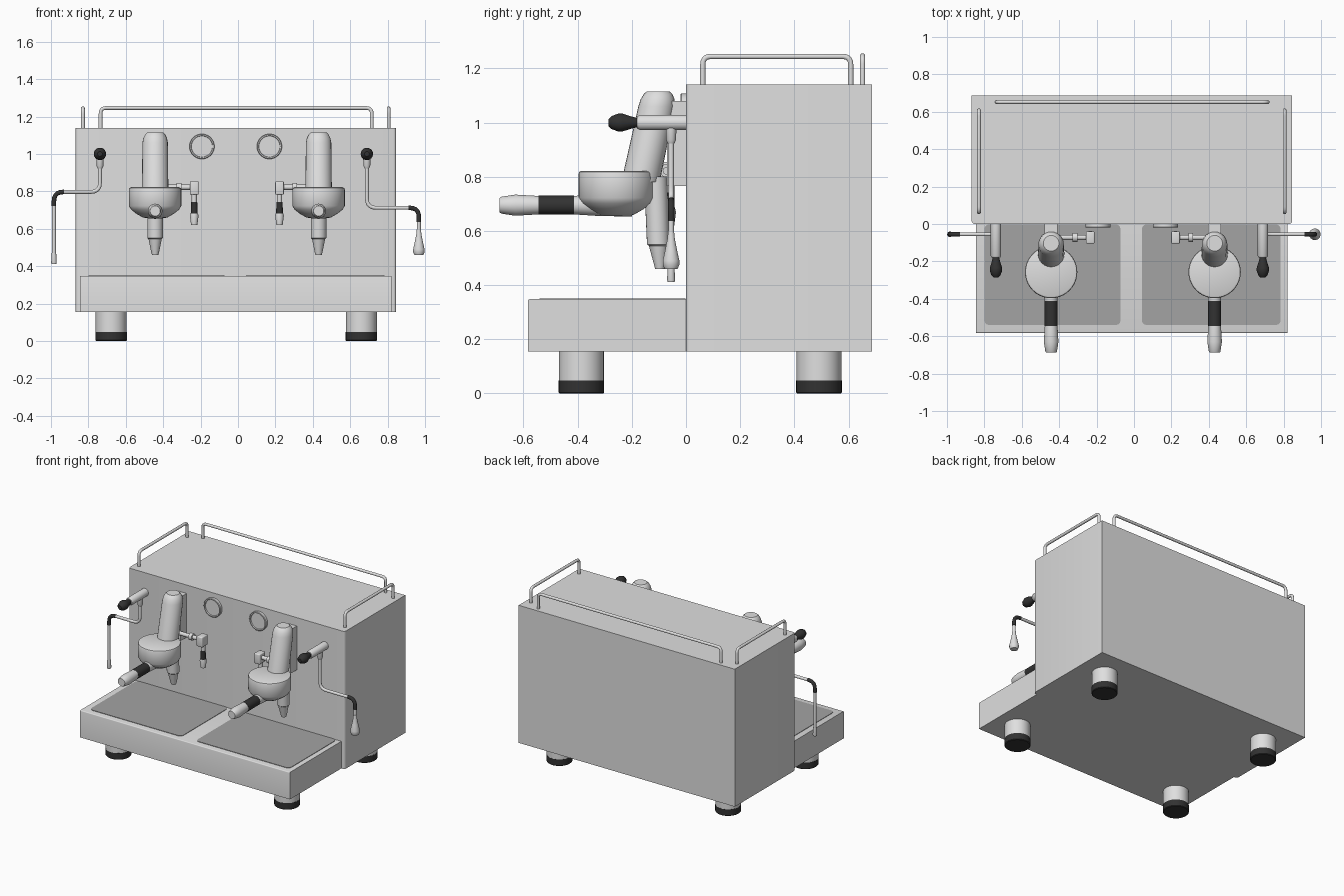
import bpy, bmesh, math
from mathutils import Vector

if "Cube" in bpy.data.objects:
    bpy.data.objects.remove(bpy.data.objects["Cube"])

X, Y, Z = Vector((1, 0, 0)), Vector((0, 1, 0)), Vector((0, 0, 1))


def material(name, v):
    m = bpy.data.materials.new(name)
    m.diffuse_color = (v, v, v, 1)
    m.use_nodes = True
    m.node_tree.nodes["Principled BSDF"].inputs["Base Color"].default_value = m.diffuse_color
    return m


STEEL = material("brushed steel", 0.74)
BLACK = material("black rubber", 0.032)
GRATE = material("dark grate steel", 0.37)


def finish(name, bm, mat, smooth=True):
    bmesh.ops.recalc_face_normals(bm, faces=bm.faces)
    me = bpy.data.meshes.new(name)
    bm.to_mesh(me)
    bm.free()
    me.materials.append(mat)
    ob = bpy.data.objects.new(name, me)
    bpy.context.collection.objects.link(ob)
    if smooth:
        bpy.ops.object.select_all(action='DESELECT')
        ob.select_set(True)
        bpy.context.view_layer.objects.active = ob
        bpy.ops.object.shade_smooth_by_angle(angle=math.radians(35))
    return ob


def box(name, lo, hi, mat, bevel=0, pick=None):
    """Box between two corners; bevels the edges chosen by pick(a, b)."""
    bm = bmesh.new()
    bmesh.ops.create_cube(bm, size=1)
    for v in bm.verts:
        v.co = Vector([(l + h) / 2 + c * (h - l) for l, h, c in zip(lo, hi, v.co)])
    if bevel:
        edges = [e for e in bm.edges if not pick or pick(e.verts[0].co, e.verts[1].co)]
        bmesh.ops.bevel(bm, geom=edges, offset=bevel, segments=3, profile=0.5, affect='EDGES')
    return finish(name, bm, mat, bevel > 0)


def sweep(name, rings, mat, axis=None, n=24):
    """Skin circles (centre, radius); they face the axis, or follow the path."""
    pts = [Vector(p) for p, r in rings]
    bm = bmesh.new()
    loops, prev, u = [], None, None
    for i, (p, r) in enumerate(rings):
        t = axis or (pts[min(i + 1, len(pts) - 1)] - pts[max(i - 1, 0)]).normalized()
        u = t.orthogonal().normalized() if prev is None else prev.rotation_difference(t) @ u
        w, prev = t.cross(u), t
        loops.append([bm.verts.new(pts[i] + r * (math.cos(a) * u + math.sin(a) * w))
                      for a in (2 * math.pi * k / n for k in range(n))])
    for a, b in zip(loops, loops[1:]):
        for k in range(n):
            bm.faces.new((a[k], a[(k + 1) % n], b[(k + 1) % n], b[k]))
    bm.faces.new(loops[0])
    bm.faces.new(loops[-1])
    return finish(name, bm, mat)


def lathe(name, origin, axis, profile, mat, n=32):
    """Profile of (radius, distance along axis)."""
    return sweep(name, [(Vector(origin) + axis * h, r) for r, h in profile], mat, axis, n)


def rounded(path, f):
    """Replace path corners by arcs starting f away from them."""
    p = [Vector(q) for q in path]
    out = [p[0]]
    for a, b, c in zip(p, p[1:], p[2:]):
        s, e = b + (a - b).normalized() * f, b + (c - b).normalized() * f
        out += [s * (1 - t) ** 2 + b * 2 * t * (1 - t) + e * t * t for t in (0, .2, .4, .6, .8, 1)]
    return out + [p[-1]]


def tube(name, path, r, mat, f=0.04):
    return sweep(name, [(p, r) for p in rounded(path, f)], mat, n=12)


# Body and drip tray
box("body", (-0.868, 0, 0.154), (0.846, 0.687, 1.14), STEEL, 0.016,
    lambda a, b: a.y < 0.01 and b.y < 0.01 and abs(a.z - b.z) > 0.5)
box("drip_tray", (-0.844, -0.583, 0.154), (0.82, 0.01, 0.348), STEEL, 0.006,
    lambda a, b: a.z > 0.3 and b.z > 0.3 and a.y < -0.5 and b.y < -0.5)
for side, x0, x1 in (("left", -0.80, -0.072), ("right", 0.042, 0.784)):
    box(side + "_grate", (x0, -0.54, 0.345), (x1, -0.002, 0.351), GRATE, 0.025,
        lambda a, b: abs(a.z - b.z) > 0.004)

# Feet
for x in (-0.678, 0.66):
    for y in (-0.386, 0.491):
        lathe("foot", (x, y, 0), Z, [(0.083, 0.048), (0.083, 0.16)], STEEL)
        lathe("foot_pad", (x, y, 0), Z, [(0.08, 0), (0.084, 0.004), (0.084, 0.048)], BLACK)

# Cup rails on the top
tube("back_rail", [(-0.735, 0.652, 1.13), (-0.735, 0.652, 1.246),
                   (0.715, 0.652, 1.246), (0.715, 0.652, 1.13)], 0.010, STEEL, 0.03)
for x in (-0.829, 0.805):
    tube("side_rail", [(x, 0.062, 1.13), (x, 0.062, 1.244),
                       (x, 0.608, 1.244), (x, 0.608, 1.13)], 0.010, STEEL, 0.03)

# Pressure gauges
for x in (-0.193, 0.168):
    lathe("gauge", (x, 0, 1.04), -Y, [(0.067, -0.005), (0.067, 0.017), (0.064, 0.02), (0.058, 0.02),
                                      (0.056, 0.012), (0.001, 0.012)], STEEL, 40)

# Brew groups; s points to the machine's centre
for x, s in ((-0.443, 1), (0.431, -1)):
    box("group_mount", (x - 0.035, -0.07, 0.765), (x + 0.035, 0.005, 1.08), STEEL)
    sweep("group_neck", [((x, -0.168, 0.78), 0.071), ((x, -0.108, 1.06), 0.068),
                         ((x, -0.105, 1.085), 0.063), ((x, -0.103, 1.105), 0.053),
                         ((x, -0.103, 1.115), 0.042)], STEEL, Z)
    lathe("group_head", (x, -0.257, 0), Z,
          [(0.03, 0.655), (0.065, 0.660), (0.10, 0.680), (0.128, 0.702), (0.14, 0.722),
           (0.14, 0.810), (0.137, 0.818), (0.128, 0.822)], STEEL, 40)
    # Portafilter handle
    lathe("handle_arm", (x, 0, 0.695), -Y, [(0.042, 0.20), (0.040, 0.32), (0.034, 0.415)], STEEL)
    lathe("handle_grip", (x, 0, 0.695), -Y, [(0.035, 0.413), (0.035, 0.545)], BLACK)
    lathe("handle_end", (x, 0, 0.695), -Y,
          [(0.034, 0.545), (0.039, 0.63), (0.031, 0.682), (0.027, 0.688)], STEEL)
    # Lower cylinder behind the head
    sweep("group_spout", [((x, -0.112, 0.80), 0.043), ((x, -0.103, 0.55), 0.041),
                          ((x, -0.102, 0.545), 0.035), ((x, -0.097, 0.475), 0.021),
                          ((x, -0.097, 0.46), 0.017)], STEEL, Z)
    # Brew tap on the inner side
    tx = x + s * 0.209
    lathe("tap_rod", (x, -0.072, 0.822), X * s, [(0.014, 0), (0.014, 0.2)], STEEL, 16)
    lathe("tap_collar", (x, -0.072, 0.822), X * s, [(0.024, 0.115), (0.024, 0.14)], STEEL, 16)
    box("tap_block", (tx - 0.023, -0.105, 0.782), (tx + 0.023, -0.04, 0.854), STEEL, 0.006)
    lathe("tap_stem", (tx, -0.06, 0), Z, [(0.014, 0.73), (0.014, 0.79)], STEEL, 16)
    lathe("tap_grip", (tx, -0.06, 0), Z, [(0.019, 0.675), (0.016, 0.742)], BLACK, 16)
    lathe("tap_tip", (tx, -0.06, 0), Z, [(0.017, 0.62), (0.023, 0.67), (0.020, 0.682)], STEEL, 16)

# Steam and water valves with bent wands
WY = -0.055
for side, x, ex, z, end in (("left", -0.738, -0.984, 0.797, 0.46), ("right", 0.689, 0.967, 0.712, 0.56)):
    s = 1 if ex > x else -1
    lathe(side + "_valve", (x, 0, 1.0), -Y, [(0.028, -0.005), (0.028, 0.17), (0.022, 0.18)], STEEL)
    lathe(side + "_knob", (x, 0, 1.0), -Y, [(0.016, 0.175), (0.022, 0.20), (0.033, 0.235), (0.033, 0.25),
                                            (0.024, 0.275), (0.013, 0.286)], BLACK)
    lathe(side + "_wand_joint", (x, WY, 0), Z, [(0.012, 0.922), (0.018, 0.935), (0.02, 0.985)], STEEL, 16)
    tube(side + "_wand", [(x, WY, 0.94), (x, WY, z), (ex, WY, z), (ex, WY, end)], 0.0105, STEEL, 0.05)
    # Heat sleeve over the outer bend
    tube(side + "_wand_sleeve", [(ex - s * 0.055, WY, z), (ex, WY, z), (ex, WY, z - 0.075)],
         0.0125, BLACK, 0.05)
lathe("water_tip", (-0.984, WY, 0), Z, [(0.013, 0.412), (0.015, 0.42), (0.012, 0.47)], STEEL, 16)
lathe("steam_tip", (0.967, WY, 0), Z, [(0.024, 0.46), (0.031, 0.475), (0.031, 0.49), (0.022, 0.53),
                                       (0.014, 0.57), (0.011, 0.60)], STEEL, 20)
